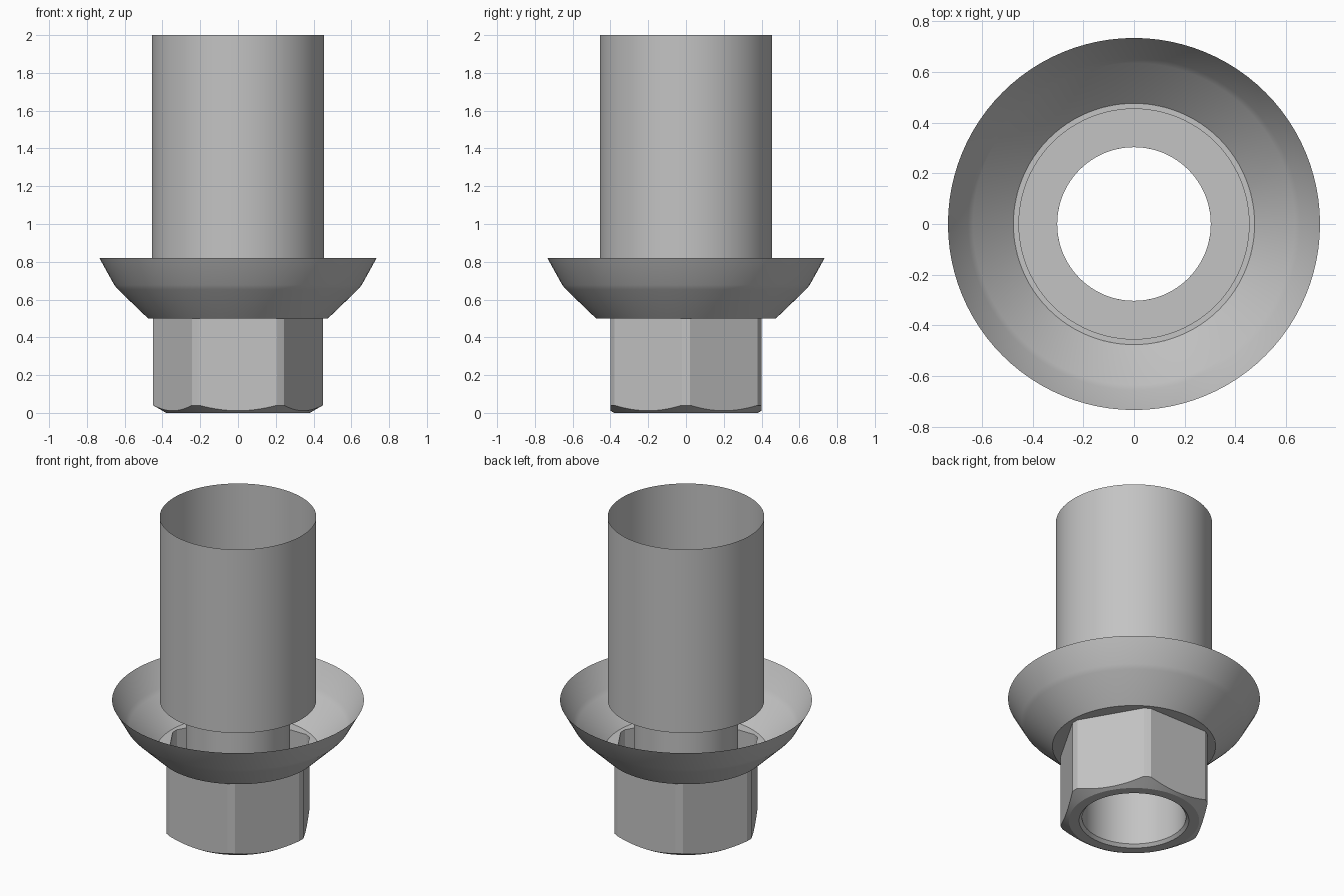
import bpy
import bmesh
from math import cos, sin, pi, radians, acos

FLAT, CORNER, FOOT = 0.4, 0.45, 0.38   # hex half-width, clipped corner radius, foot radius
BORE, TUBE, SEAT = 0.303, 0.456, 0.476
HEX_TOP, RIM = 0.5, 0.82

cube = bpy.data.objects.get("Cube")
if cube:
    bpy.data.objects.remove(cube, do_unlink=True)

metal = bpy.data.materials.new("grey metal")
metal.use_nodes = True
grey = (0.55, 0.55, 0.55, 1)
metal.diffuse_color = grey
metal.node_tree.nodes["Principled BSDF"].inputs["Base Color"].default_value = grey


def loft(name, rings, angles, smooth):
    """Skin rings, each a function giving (radius, height) at an angle."""
    bm = bmesh.new()
    loops = []
    for ring in rings:
        points = [(a, *ring(a)) for a in angles]
        loops.append([bm.verts.new((r * cos(a), r * sin(a), z)) for a, r, z in points])
    n = len(angles)
    for low, high in zip(loops, loops[1:]):
        for i in range(n):
            j = (i + 1) % n
            bm.faces.new((low[i], low[j], high[j], high[i]))
    mesh = bpy.data.meshes.new(name)
    bm.to_mesh(mesh)
    bm.free()
    mesh.materials.append(metal)
    obj = bpy.data.objects.new(name, mesh)
    bpy.context.collection.objects.link(obj)
    bpy.ops.object.select_all(action="DESELECT")
    obj.select_set(True)
    bpy.context.view_layer.objects.active = obj
    bpy.ops.object.shade_smooth_by_angle(angle=radians(smooth))
    return obj


def circle(r, z):
    return lambda a: (r, z)


def hex_radius(a):
    """Hexagon with a corner on +x, its corners clipped by a cylinder."""
    off = (a % (pi / 3)) - pi / 6
    return min(FLAT / cos(off), CORNER)


def hex_top(a):
    return hex_radius(a), HEX_TOP


def hex_chamfer(a):
    r = hex_radius(a)
    return r, (r - FOOT) * 0.577


round_angles = [2 * pi * i / 96 for i in range(96)]

# Angles for one hex side, including the exact clip points, repeated six times
clip = acos(FLAT / CORNER)
side = [-pi / 6] + [clip * k / 8 for k in range(-8, 9)]
hex_angles = [pi / 6 + s + k * pi / 3 for k in range(6) for s in side]

# Hex foot: chamfered underside, side walls and the flat seat around its top
loft("hex_foot", [circle(BORE, 0.018), circle(0.32, 0), circle(FOOT, 0),
                  hex_chamfer, hex_top], hex_angles, 20)
loft("bowl_seat", [hex_top, circle(SEAT, HEX_TOP)], hex_angles, 20)

# Flared bowl, open at the top
loft("flared_bowl", [circle(SEAT, HEX_TOP), circle(0.635, 0.653), circle(0.655, 0.677),
                     circle(0.734, RIM)], round_angles, 30)

# Inner bore, step and wide open tube
loft("bore_and_tube", [circle(BORE, 0.018), circle(BORE, RIM), circle(TUBE, RIM),
                       circle(TUBE, 2)], round_angles, 30)
